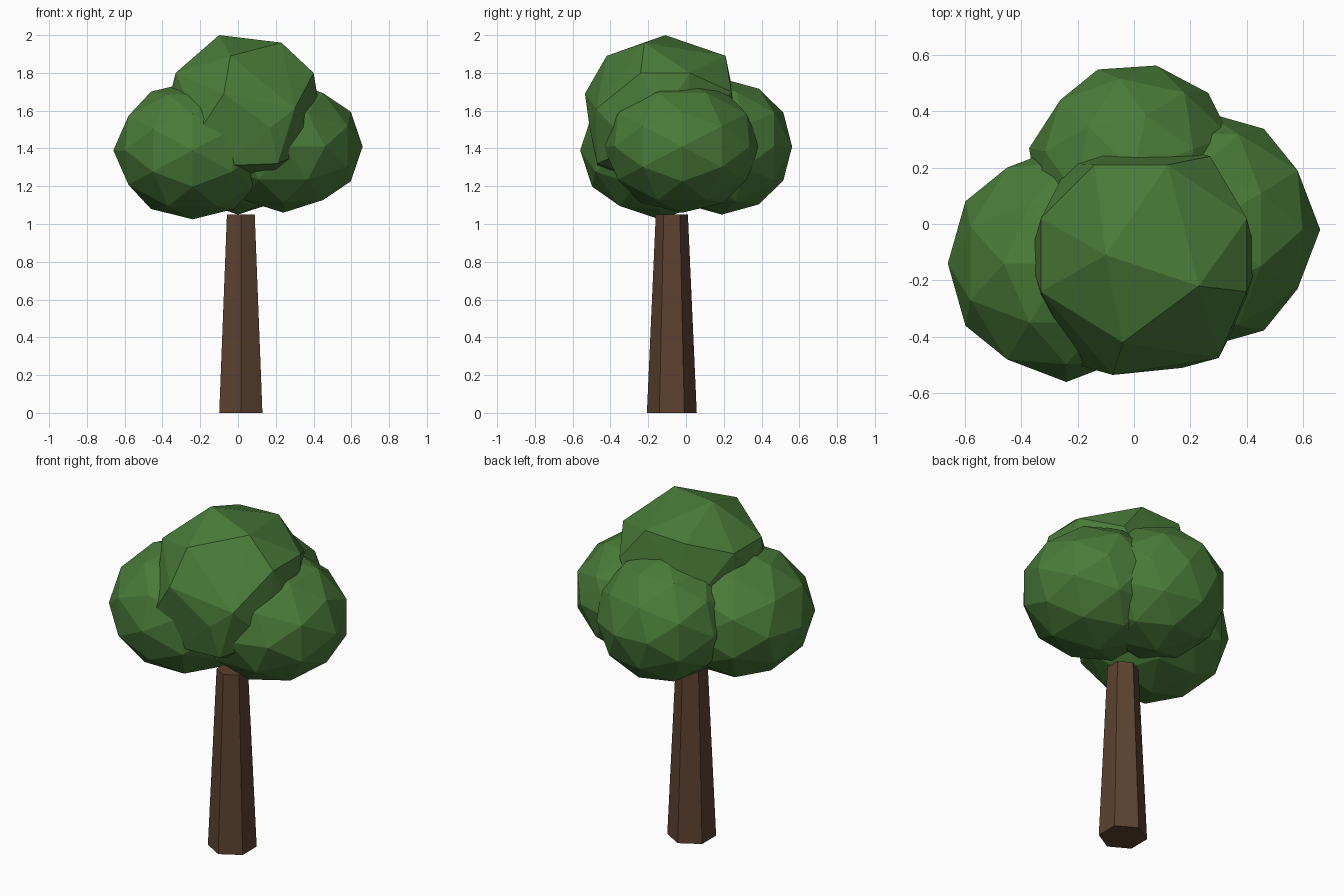
import bpy
import bmesh
from math import sin, cos, pi, sqrt, radians
from itertools import product, combinations
from mathutils import Vector, Matrix

cube = bpy.data.objects.get("Cube")
if cube:
    bpy.data.objects.remove(cube, do_unlink=True)


def make_material(name, color):
    mat = bpy.data.materials.new(name)
    mat.use_nodes = True
    mat.diffuse_color = color
    mat.node_tree.nodes["Principled BSDF"].inputs["Base Color"].default_value = color
    return mat


leaf_green = make_material("leaf green", (0.068, 0.2, 0.041, 1))
bark_brown = make_material("bark brown", (0.107, 0.054, 0.029, 1))


def add_object(name, bm, mat):
    bmesh.ops.recalc_face_normals(bm, faces=bm.faces)
    mesh = bpy.data.meshes.new(name)
    bm.to_mesh(mesh)
    bm.free()
    mesh.materials.append(mat)
    obj = bpy.data.objects.new(name, mesh)
    bpy.context.collection.objects.link(obj)
    return obj


def add_hull(name, points, mat):
    """Faceted clump wrapped around a cloud of points."""
    bm = bmesh.new()
    for p in points:
        bm.verts.new(p)
    bmesh.ops.convex_hull(bm, input=bm.verts)
    loose = [v for v in bm.verts if not v.link_faces]
    bmesh.ops.delete(bm, geom=loose, context="VERTS")
    return add_object(name, bm, mat)


def ball_points(tall_y):
    """Icosahedron corners and edge midpoints on a unit ball, axis aligned."""
    g = (1 + sqrt(5)) / 2
    corners = []
    for a, b in product((-1, 1), (-g, g)):
        for p in ((b, a, 0), (a, 0, b), (0, b, a)):
            corners.append(Vector(p))
    mids = [p + q for p, q in combinations(corners, 2) if (p - q).length < 2.1]
    points = [p.normalized() for p in corners + mids]
    if tall_y:
        points = [Vector((p.y, p.x, p.z)) for p in points]
    return points


def add_clump(name, center, radius, height, tall_y=False, turn=0):
    rot = Matrix.Rotation(radians(turn), 3, "Z")
    points = []
    for p in ball_points(tall_y):
        q = rot @ p
        points.append(Vector(center) + Vector((q.x * radius, q.y * radius, q.z * height)))
    return add_hull(name, points, leaf_green)


# Lower foliage clumps
add_clump("right_foliage", (-0.24, -0.14, 1.39), 0.42, 0.365)
add_clump("left_foliage", (0.24, -0.02, 1.41), 0.42, 0.35, tall_y=True)
add_clump("back_foliage", (0.0, 0.19, 1.41), 0.38, 0.36, tall_y=True, turn=-12)

# Crown: chunky facets, the underside mirrors the upper side through the centre
crown_center = Vector((0.035, -0.13, 1.6))
crown = [Vector(p) for p in (
    (-0.1, -0.11, 2.0), (0.23, -0.22, 1.96), (-0.04, -0.42, 1.89),
    (-0.075, -0.535, 1.69), (0.3, -0.475, 1.61), (0.4, -0.24, 1.8),
    (0.4, 0.02, 1.8), (0.12, 0.21, 1.89), (-0.14, 0.21, 1.88),
    (-0.33, 0.02, 1.8), (-0.33, -0.24, 1.8), (0.44, -0.14, 1.56),
    (0.27, 0.24, 1.7), (-0.1, 0.25, 1.69))]
add_hull("top_foliage", crown + [2 * crown_center - p for p in crown], leaf_green)

# Tapered six-sided trunk
bm = bmesh.new()
sides = 6
rings = []
for radius, z in ((0.132, 0), (0.085, 1.05)):
    angles = [pi / 2 + 2 * pi * i / sides for i in range(sides)]
    rings.append([bm.verts.new((0.015 + radius * cos(a), -0.075 + radius * sin(a), z))
                  for a in angles])
low, high = rings
bm.faces.new(low)
bm.faces.new(high)
for i in range(sides):
    j = (i + 1) % sides
    bm.faces.new((low[i], low[j], high[j], high[i]))
add_object("trunk", bm, bark_brown)
